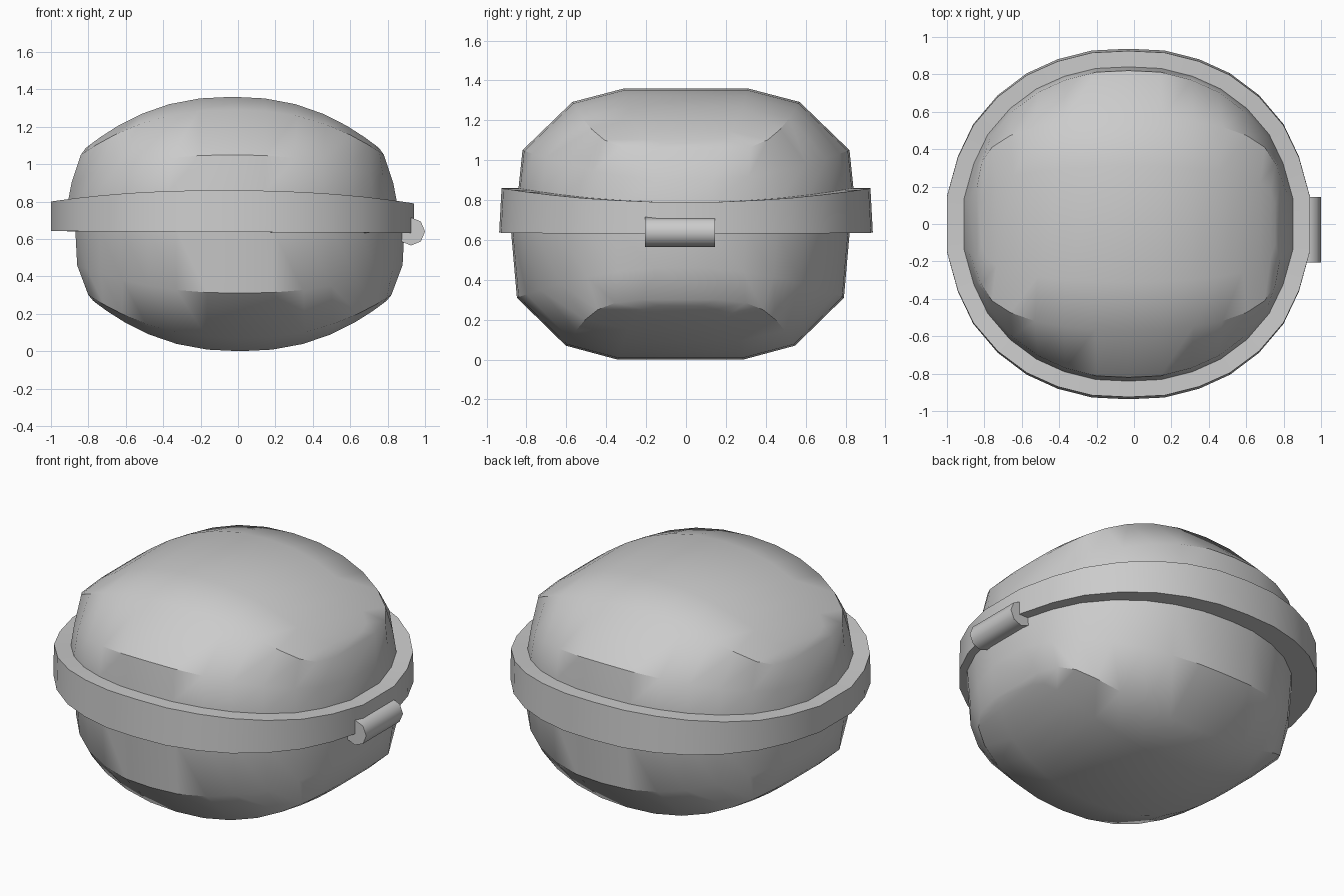
import bpy, bmesh, math

if "Cube" in bpy.data.objects:
    bpy.data.objects.remove(bpy.data.objects["Cube"])

# Quarter outlines (x fraction, y fraction) from front centre to the side
ROUND = [(0, 1), (.2, .99), (.39, .94), (.56, .86), (.72, .735), (.855, .57), (.94, .385), (1, .16)]
BOXY = [(0, 1), (.22, .99), (.43, .96), (.62, .91), (.78, .83), (.9, .72), (.97, .57), (1, .34)]


def outline(quarter):
    right = quarter + [(x, -y) for x, y in reversed(quarter)]
    return right + [(-x, y) for x, y in reversed(right[1:-1])]


def add_ring(bm, quarter, hx, hy, z_mid, z_side, cx=0, cy=0, tilt=0):
    """One horizontal loop whose height bends from the middle to the sides."""
    verts = []
    for u, v in outline(quarter):
        z = z_mid + (z_side - z_mid) * abs(u) ** 2.3 + tilt * u
        verts.append(bm.verts.new((cx + u * hx, cy - v * hy, z)))
    return verts


def bridge(bm, a, b):
    n = len(a)
    for i in range(n):
        j = (i + 1) % n
        bm.faces.new((a[i], a[j], b[j], b[i]))


def finish(bm, name, angle=35):
    bmesh.ops.recalc_face_normals(bm, faces=bm.faces[:])
    mesh = bpy.data.meshes.new(name)
    bm.to_mesh(mesh)
    bm.free()
    obj = bpy.data.objects.new(name, mesh)
    bpy.context.collection.objects.link(obj)
    bpy.ops.object.select_all(action='DESELECT')
    obj.select_set(True)
    bpy.context.view_layer.objects.active = obj
    bpy.ops.object.shade_smooth_by_angle(angle=math.radians(angle))
    return obj


def shell(name, rings, cx, cy):
    bm = bmesh.new()
    loops = [add_ring(bm, *r, cx=cx, cy=cy) for r in rings]
    for a, b in zip(loops, loops[1:]):
        bridge(bm, a, b)
    bm.faces.new(loops[0])
    # crown: strips running front to back between matching stations
    last, n = loops[-1], len(loops[-1])
    m = len(BOXY)
    front = [last[(i - m + 1) % n] for i in range(2 * m - 1)]
    back = [last[(n // 2 - (i - m + 1)) % n] for i in range(2 * m - 1)]
    for i in range(2 * m - 2):
        bm.faces.new((front[i], front[i + 1], back[i + 1], back[i]))
    return finish(bm, name)


# Upper and lower domes
shell("upper_shell", [
    (ROUND, .885, .855, .64, .64),
    (ROUND, .88, .84, .86, .795),
    (ROUND, .86, .82, 1.05, .90),
    (BOXY, .81, .57, 1.292, 1.05),
    (BOXY, .785, .31, 1.36, 1.085)], -.03, 0)
shell("lower_shell", [
    (ROUND, .88, .85, .65, .65),
    (ROUND, .87, .82, .31, .46),
    (BOXY, .81, .575, .07, .30),
    (BOXY, .785, .315, 0, .27)], .01, -.028)

# Rim band: raised at front and back, level underneath
bm = bmesh.new()
band = [add_ring(bm, ROUND, *r, cx=-.03, tilt=-.005) for r in [
    (.97, .937, .637, .637), (.97, .925, .86, .795),
    (.865, .825, .86, .795), (.865, .825, .637, .637)]]
for k in range(4):
    bridge(bm, band[k], band[(k + 1) % 4])
finish(bm, "rim_band")

# Hinge barrel on the right side
bm = bmesh.new()
ends = []
for y in (-.205, .145):
    ends.append([bm.verts.new((.925 + .075 * math.cos(k * math.pi / 4), y,
                               .64 + .075 * math.sin(k * math.pi / 4))) for k in range(8)])
bridge(bm, *ends)
for e in ends:
    bm.faces.new(e)
finish(bm, "hinge_barrel", 50)
